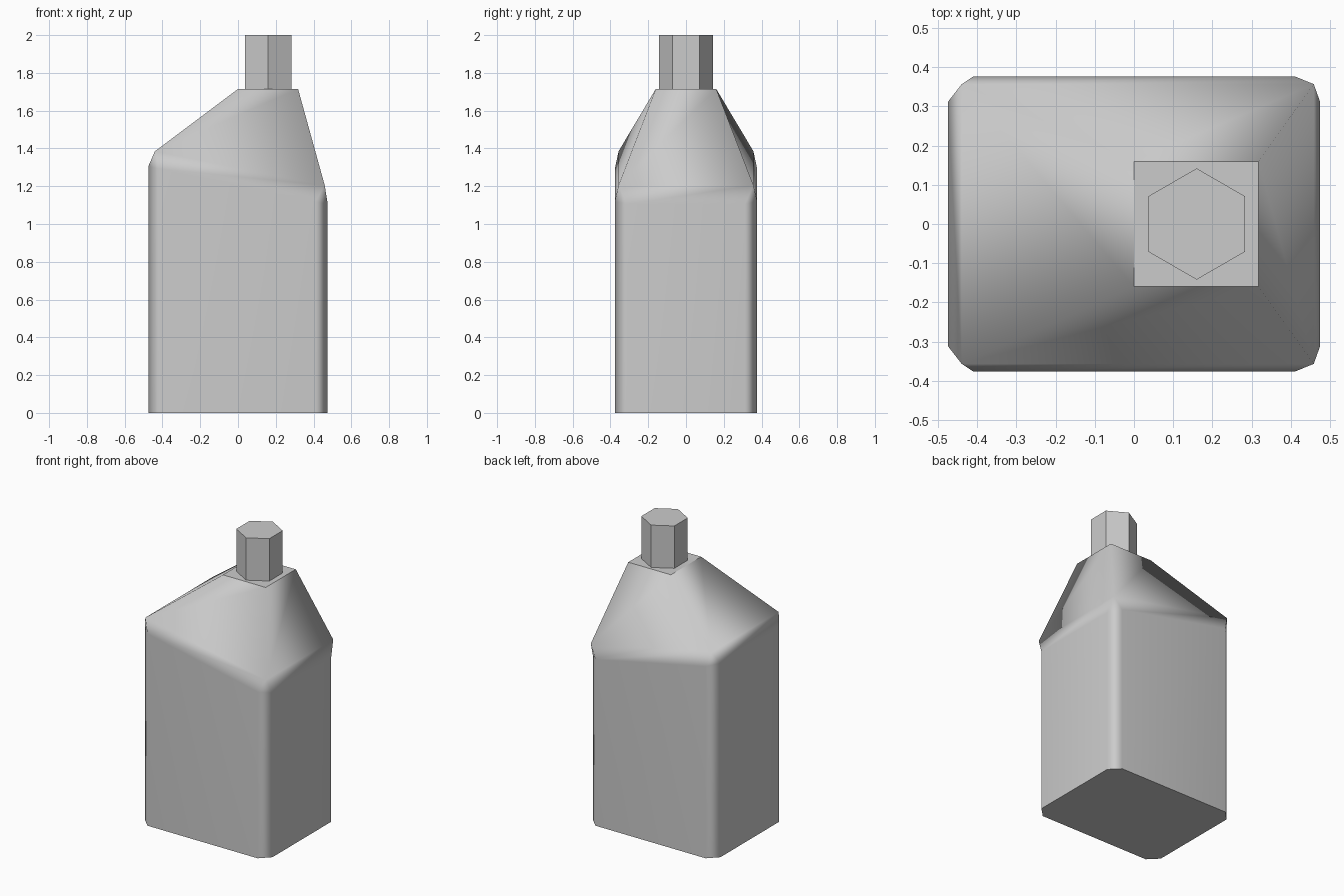
import bpy
import bmesh
import math

cube = bpy.data.objects.get("Cube")
if cube:
    bpy.data.objects.remove(cube, do_unlink=True)

grey = bpy.data.materials.new("plain_grey")
grey.use_nodes = True
COLOUR = (0.6, 0.6, 0.6, 1)
grey.diffuse_color = COLOUR
grey.node_tree.nodes["Principled BSDF"].inputs["Base Color"].default_value = COLOUR

W, D, CUT = 0.475, 0.377, 0.065   # half width, half depth, corner chamfer


def wall_ring(bm, height):
    """Chamfered rectangle, counter-clockwise, starting at the front right corner."""
    a, b = W - CUT, D - CUT
    pts = [(-W, -b), (-a, -D), (a, -D), (W, -b),
           (W, b), (a, D), (-a, D), (-W, b)]
    return [bm.verts.new((x, y, height(x))) for x, y in pts]


def corner_ring(bm, x0, z0, x1, z1, y):
    """One vertex for each corner, with different heights at the two ends."""
    pts = [(x0, -y, z0), (x1, -y, z1), (x1, y, z1), (x0, y, z0)]
    return [bm.verts.new(p) for p in pts]


# Body: chamfered walls, a sloping rim and a shoulder drawn up to a square top
bm = bmesh.new()
base = wall_ring(bm, lambda x: 0)
rim = wall_ring(bm, lambda x: 1.205 - 0.21 * x)
edge = corner_ring(bm, -0.44, 1.385, 0.459, 1.205, 0.357)
top = corner_ring(bm, 0, 1.715, 0.318, 1.715, 0.16)

floor = bm.faces.new(base[::-1])
for i in range(8):
    j = (i + 1) % 8
    bm.faces.new((base[i], base[j], rim[j], rim[i]))
for i in range(4):
    j = (i + 1) % 4
    a, b, c = rim[2 * i], rim[2 * i + 1], rim[(2 * i + 2) % 8]
    bm.faces.new((a, b, edge[i]))
    bm.faces.new((b, c, edge[j], edge[i]))
    bm.faces.new((edge[i], edge[j], top[j], top[i]))
lid = bm.faces.new(top)

# Smooth everywhere except around the floor and the square top
for f in bm.faces:
    f.smooth = True
for f in (floor, lid):
    for e in f.edges:
        e.smooth = False
bmesh.ops.recalc_face_normals(bm, faces=bm.faces)
mesh = bpy.data.meshes.new("bottle_body")
bm.to_mesh(mesh)
bm.free()
body = bpy.data.objects.new("bottle_body", mesh)
bpy.context.collection.objects.link(body)
mesh.materials.append(grey)
weighted = body.modifiers.new("Weighted normals", 'WEIGHTED_NORMAL')
weighted.keep_sharp = True

# Cap: six-sided prism with points towards the front and back
bpy.ops.mesh.primitive_cylinder_add(
    vertices=6, radius=0.142, depth=0.285, location=(0.16, 0, 1.8575))
cap = bpy.context.object
cap.name = "bottle_cap"
cap.data.materials.append(grey)
bpy.ops.object.shade_smooth_by_angle(angle=math.radians(30))
